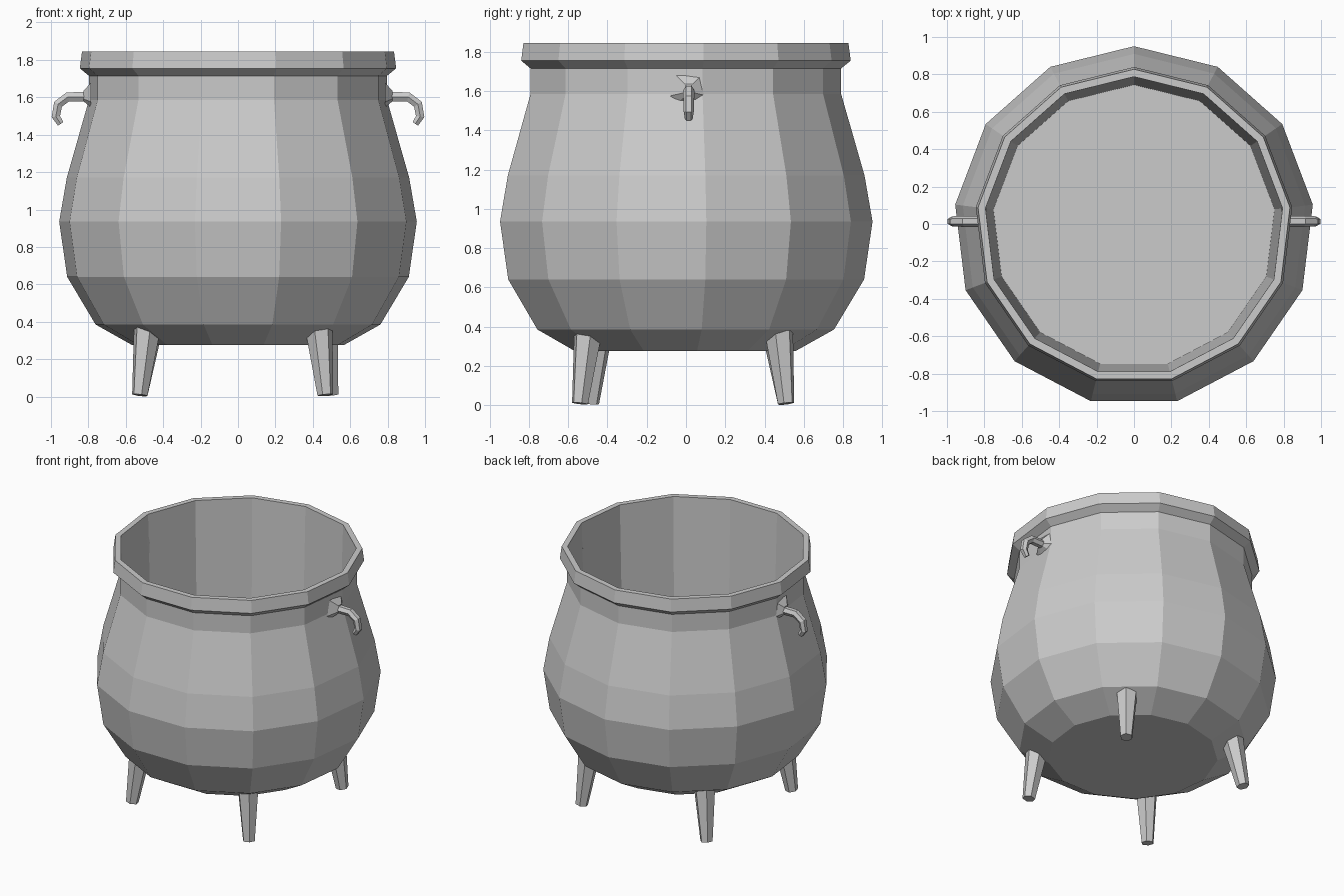
import bpy, math
from math import sin, cos, pi
from mathutils import Vector

if "Cube" in bpy.data.objects:
    bpy.data.objects.remove(bpy.data.objects["Cube"])

SIDES = 13
CY = -0.0125  # odd-sided body is centred by its bounds


def loft(name, rings, cap_start=True, cap_end=True):
    """Skin a list of equally sized rings with flat faces."""
    n = len(rings[0])
    verts = [v for r in rings for v in r]
    faces = []
    for i in range(len(rings) - 1):
        for j in range(n):
            k = (j + 1) % n
            faces.append((i*n + j, i*n + k, (i+1)*n + k, (i+1)*n + j))
    if cap_start:
        faces.append(tuple(reversed(range(n))))
    if cap_end:
        faces.append(tuple(range((len(rings)-1)*n, len(rings)*n)))
    me = bpy.data.meshes.new(name)
    me.from_pydata(verts, [], faces)
    me.update()
    ob = bpy.data.objects.new(name, me)
    bpy.context.collection.objects.link(ob)
    return ob


def tube_ring(centre, axis, side, r, n, phase=0.0):
    """Ring of n points round an axis, starting from the side direction."""
    axis = Vector(axis).normalized()
    u = Vector(side)
    u = (u - axis * u.dot(axis)).normalized()
    w = axis.cross(u)
    return [Vector(centre) + r * (cos(phase + 2*pi*j/n) * u + sin(phase + 2*pi*j/n) * w)
            for j in range(n)]


# Pot: outer belly, neck, rim, then tapered inner wall and floor
profile = [(0.57, 0.275), (0.767, 0.385), (0.92, 0.64), (0.963, 0.935),
           (0.922, 1.17), (0.803, 1.585), (0.803, 1.715), (0.852, 1.755),
           (0.84, 1.845), (0.80, 1.845), (0.757, 0.395)]
loft("pot", [[(r * cos(pi/2 + 2*pi*j/SIDES), CY + r * sin(pi/2 + 2*pi*j/SIDES), z)
              for j in range(SIDES)] for r, z in profile])

# Legs: four tapered pegs splayed outward
feet = {"front_left_leg": (-0.525, -0.485), "front_right_leg": (0.467, -0.54),
        "back_right_leg": (0.495, 0.51), "back_left_leg": (-0.525, 0.51)}
for name, (x, y) in feet.items():
    out = Vector((x, y, 0)).normalized()
    foot = Vector((x, y, 0.008))
    top = out * 0.66 + Vector((0, 0, 0.37))
    axis = top - foot
    loft(name, [tube_ring(foot, axis, out, 0.043, 6),
                tube_ring(top, axis, out, 0.075, 6)])

# Hooks: flared base, then a bent hexagonal bar, one on each side
HY = 0.014
path = [(0.82, 1.602, 0.03), (0.91, 1.602, 0.029), (0.962, 1.563, 0.028),
        (0.974, 1.497, 0.026), (0.948, 1.458, 0.02)]
flare = [(-0.095, 1.575), (-0.05, 1.545), (0.05, 1.545),
         (0.095, 1.575), (0.065, 1.68), (-0.065, 1.68)]
for name, s in (("right_hook", 1), ("left_hook", -1)):
    pts = [Vector((s*x, HY, z)) for x, z, r in path]
    rings = []
    for i, p in enumerate(pts):
        axis = pts[min(i+1, len(pts)-1)] - pts[max(i-1, 0)]
        rings.append(tube_ring(p, axis, (0, 1, 0), path[i][2], 6))
    loft(name, rings)
    base = [(s*0.785, HY + y, z) for y, z in flare]
    neck = [(s*0.825, HY + y*0.3, 1.602 + (z - 1.602)*0.42) for y, z in flare]
    if s < 0:
        base.reverse()
        neck.reverse()
    loft(name + "_base", [base, neck])
